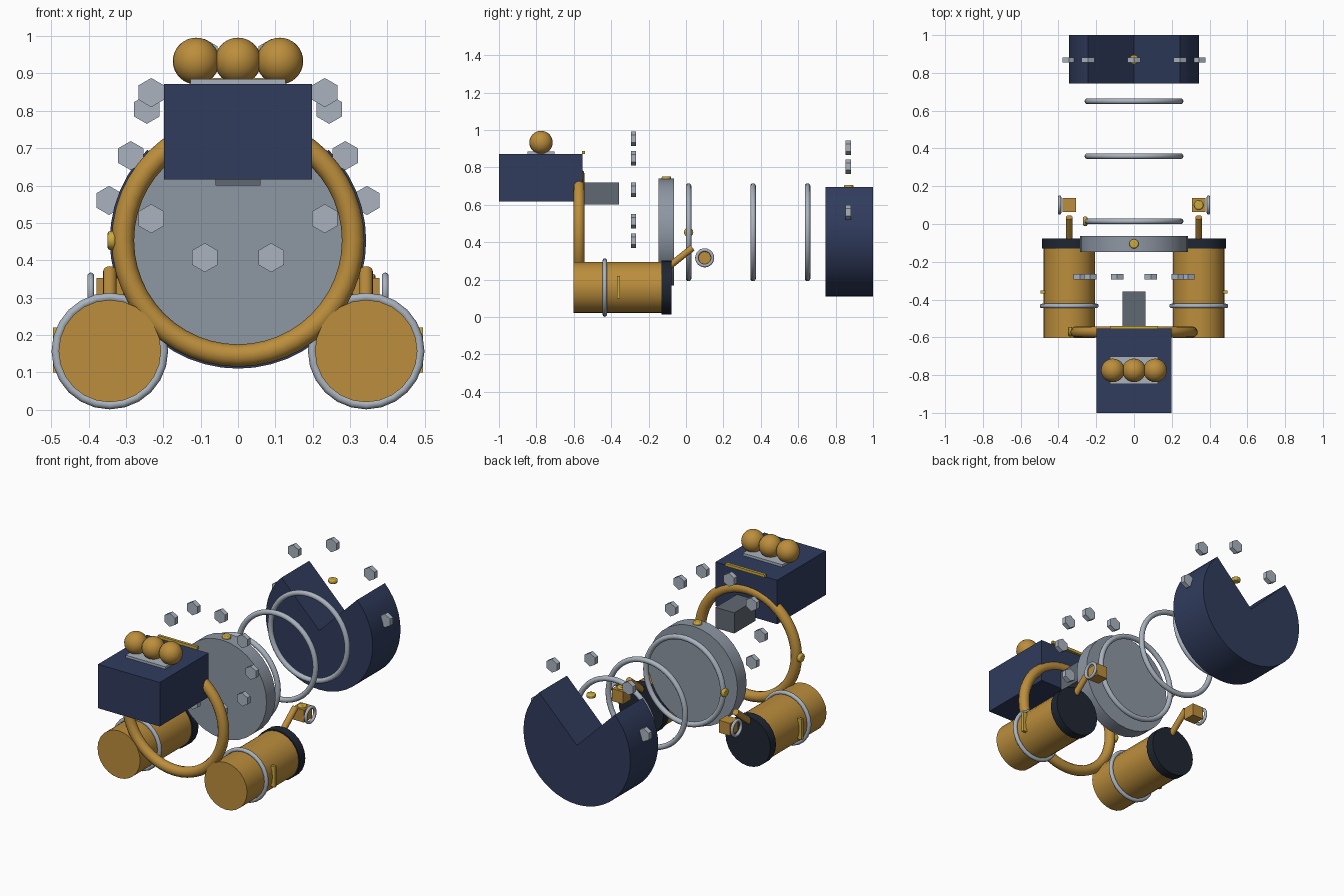
import bpy, math
from mathutils import Vector

if "Cube" in bpy.data.objects:
    bpy.data.objects.remove(bpy.data.objects["Cube"])

def mat(name, r, g, b):
    m = bpy.data.materials.new(name)
    m.diffuse_color = (r, g, b, 1)
    m.use_nodes = True
    m.node_tree.nodes["Principled BSDF"].inputs["Base Color"].default_value = m.diffuse_color
    return m

NAVY = mat("navy", 0.03, 0.045, 0.11)
DARK = mat("dark_cap", 0.014, 0.02, 0.033)
BRASS = mat("brass", 0.5, 0.27, 0.045)
GOLD = mat("gold", 0.6, 0.4, 0.05)
STEEL = mat("steel", 0.4, 0.45, 0.52)
GREY = mat("plate_grey", 0.27, 0.31, 0.37)
SLATE = mat("slate", 0.12, 0.14, 0.17)
ZC = 0.453  # height of the main axis
ALONG = {'X': (0, math.pi / 2, 0), 'Y': (math.pi / 2, 0, 0), 'Z': (0, 0, 0)}

def finish(name, m, smooth=True):
    ob = bpy.context.object
    ob.name = name
    ob.data.materials.append(m)
    if smooth:
        bpy.ops.object.shade_smooth_by_angle(angle=math.radians(35))
    return ob

def box(name, m, x, y, z):
    bpy.ops.mesh.primitive_cube_add(size=1, location=[(a + b) / 2 for a, b in (x, y, z)])
    ob = bpy.context.object
    ob.scale = [b - a for a, b in (x, y, z)]
    return finish(name, m, False)

def cyl(name, m, loc, r, depth, axis='Y', n=32, smooth=True):
    bpy.ops.mesh.primitive_cylinder_add(vertices=n, radius=r, depth=depth,
                                        location=loc, rotation=ALONG[axis])
    return finish(name, m, smooth)

def ring(name, m, loc, R, r, axis='Y', n=48):
    bpy.ops.mesh.primitive_torus_add(major_segments=n, minor_segments=12, major_radius=R,
                                     minor_radius=r, location=loc, rotation=ALONG[axis])
    return finish(name, m)

def knob(name, loc, axis):
    ob = cyl(name, GOLD, loc, 0.025, 0.022, axis, 16)
    b = ob.modifiers.new("bevel", 'BEVEL')
    b.width, b.segments = 0.006, 2

def rod(name, m, a, b, r):
    a, b = Vector(a), Vector(b)
    bpy.ops.mesh.primitive_cylinder_add(vertices=16, radius=r, depth=(b - a).length, location=(a + b) / 2)
    bpy.context.object.rotation_euler = (b - a).to_track_quat('Z', 'Y').to_euler()
    return finish(name, m)

def nut_circle(name, count, y, zc, radius):
    for i in range(count):
        t = 2 * math.pi * i / count
        loc = (radius * math.cos(t), y, zc + radius * math.sin(t))
        cyl(f"{name}_{i + 1}", STEEL, loc, 0.039, 0.028, 'Y', 6, False)

# Front housing with bulbs, base plate, hinge strip and latch block
box("front_box", NAVY, (-0.198, 0.198), (-1, -0.553), (0.616, 0.871))
box("bulb_plate", STEEL, (-0.127, 0.127), (-0.848, -0.702), (0.871, 0.885))
box("hinge_strip", GOLD, (-0.127, 0.127), (-0.556, -0.54), (0.872, 0.888))
box("latch_block", SLATE, (-0.06, 0.06), (-0.553, -0.357), (0.6, 0.72))
for i, x in enumerate((-0.112, 0, 0.112)):
    bpy.ops.mesh.primitive_uv_sphere_add(segments=24, ring_count=16, radius=0.0625, location=(x, -0.775, 0.933))
    finish(f"bulb_{i + 1}", BRASS)

# Brass front ring, grey plate and seal rings
ring("front_ring", BRASS, (0, -0.572, ZC), 0.308, 0.03)
cyl("face_plate", GREY, (0, -0.105, ZC), 0.286, 0.084)
for i, y in enumerate((0.014, 0.359, 0.65)):
    ring(f"seal_ring_{i + 1}", STEEL, (0, y, ZC), 0.247, 0.015)

# Rear drum with a quarter wedge cut out of the top
N, R = 36, 0.343
prof = [(0, ZC)]
for i in range(N + 1):
    t = math.radians(135 + 270 * i / N)
    prof.append((R * math.cos(t), ZC + R * math.sin(t)))
k = len(prof)
verts = [(x, 0.745, z) for x, z in prof] + [(x, 1.0, z) for x, z in prof]
faces = [tuple(range(k)), tuple(range(2 * k - 1, k - 1, -1))]
faces += [((i + 1) % k, i, i + k, (i + 1) % k + k) for i in range(k)]
me = bpy.data.meshes.new("rear_drum")
me.from_pydata(verts, [], faces)
ob = bpy.data.objects.new("rear_drum", me)
bpy.context.collection.objects.link(ob)
bpy.ops.object.select_all(action='DESELECT')
ob.select_set(True)
bpy.context.view_layer.objects.active = ob
finish("rear_drum", NAVY)

# Hex nuts
nut_circle("front_nut", 10, -0.28, 0.68, 0.287)
nut_circle("rear_nut", 8, 0.868, 0.56, 0.345)

# Gold knobs
knob("front_ring_knob", (-0.338, -0.57, ZC), 'X')
knob("face_plate_knob", (0, -0.105, ZC + 0.288), 'Z')
knob("seal_ring_knob", (-0.258, 0.014, ZC), 'X')
knob("drum_knob", (0, 0.87, 0.695), 'Z')
knob("valve_knob", (0.343, 0.1, 0.352), 'Z')

# Tanks with cap, strap, gauge, pipe and valve, one each side
for side, s in (("left", -1), ("right", 1)):
    x, z = s * 0.343, 0.157
    cyl(f"{side}_tank", BRASS, (x, -0.365, z), 0.137, 0.475, n=24)
    cyl(f"{side}_tank_cap", DARK, (x, -0.104, z), 0.144, 0.052, n=24)
    ring(f"{side}_tank_strap", STEEL, (x, -0.434, z), 0.144, 0.012, n=24)
    box(f"{side}_gauge", GOLD, sorted((s * 0.47, s * 0.495)), (-0.369, -0.353), (0.1, 0.22))
    rod(f"{side}_pipe", BRASS, (x, -0.1, 0.263), (x, 0.035, 0.37), 0.018)
    box(f"{side}_valve", BRASS, (x - 0.036, x + 0.036), (0.064, 0.137), (0.28, 0.352))
    ring(f"{side}_handwheel", STEEL, (s * 0.394, 0.1, 0.316), 0.042, 0.009, 'X', 24)
